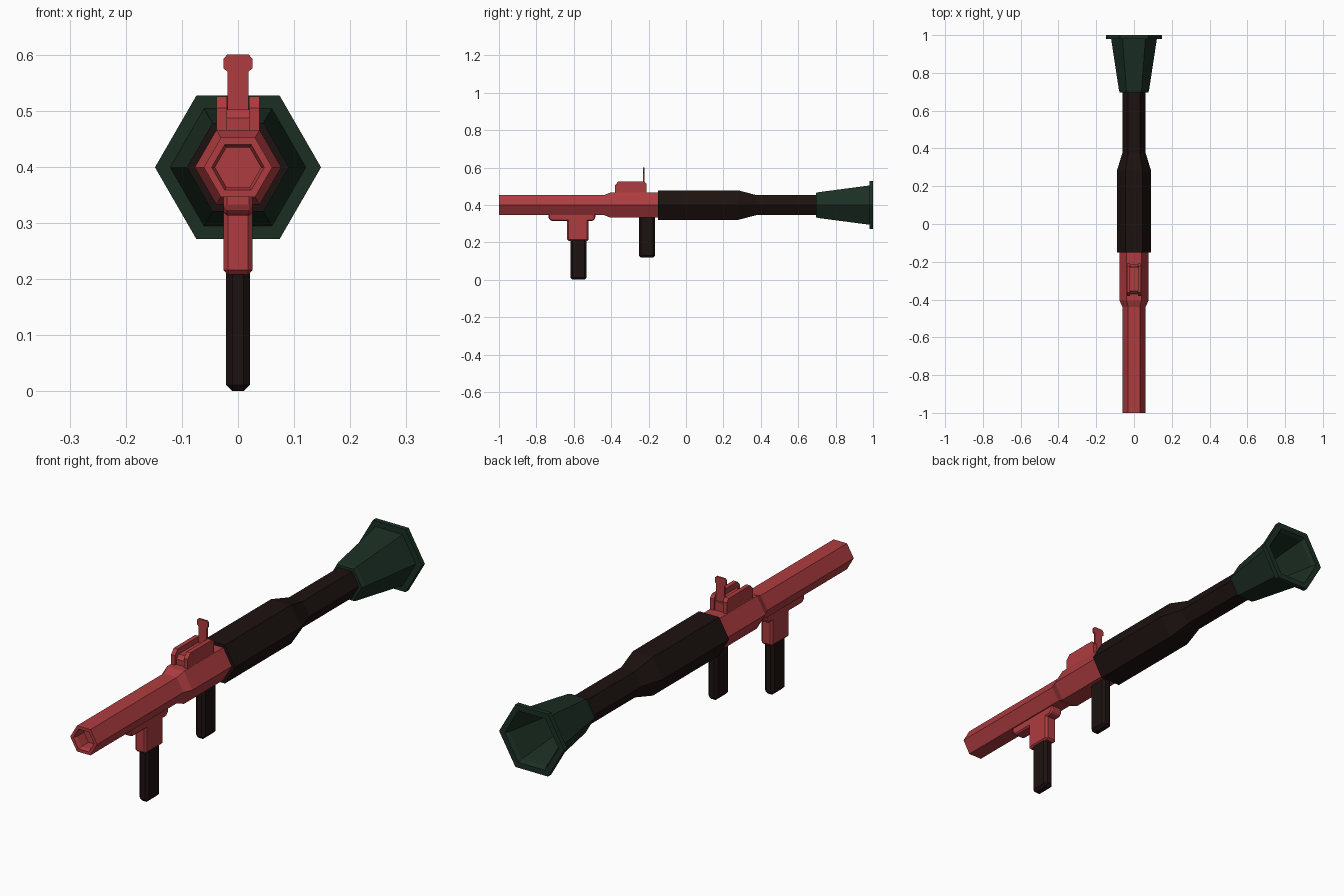
import bpy, bmesh
from math import cos, sin, pi

if "Cube" in bpy.data.objects:
    bpy.data.objects.remove(bpy.data.objects["Cube"])

CZ = 0.399  # height of the tube axis


def material(name, rgb):
    m = bpy.data.materials.new(name)
    m.diffuse_color = (*rgb, 1)
    m.use_nodes = True
    m.node_tree.nodes["Principled BSDF"].inputs["Base Color"].default_value = m.diffuse_color
    return m


RED = material("red_paint", (0.42, 0.045, 0.05))
DARK = material("dark_grip", (0.012, 0.006, 0.005))
GREEN = material("green_metal", (0.011, 0.028, 0.017))


def finish(bm, name, mat):
    bmesh.ops.recalc_face_normals(bm, faces=bm.faces)
    me = bpy.data.meshes.new(name)
    bm.to_mesh(me)
    bm.free()
    me.materials.append(mat)
    ob = bpy.data.objects.new(name, me)
    bpy.context.collection.objects.link(ob)
    return ob


def hex_tube(name, profile, mat):
    """Six-sided lathe along y from (y, radius) pairs, capped at both ends."""
    bm = bmesh.new()
    rings = [[bm.verts.new((r * cos(k * pi / 3), y, CZ + r * sin(k * pi / 3)))
              for k in range(6)] for y, r in profile]
    for a, b in zip(rings, rings[1:]):
        for k in range(6):
            j = (k + 1) % 6
            bm.faces.new((a[k], a[j], b[j], b[k]))
    bm.faces.new(rings[0])
    bm.faces.new(rings[-1])
    return finish(bm, name, mat)


def side_profile(name, points, x0, x1, mat, bevel=0):
    """Extrude a (y, z) outline from x0 to x1."""
    bm = bmesh.new()
    f = bm.faces.new([bm.verts.new((x0, y, z)) for y, z in points])
    ext = bmesh.ops.extrude_face_region(bm, geom=[f])["geom"]
    bmesh.ops.translate(bm, vec=(x1 - x0, 0, 0),
                        verts=[v for v in ext if isinstance(v, bmesh.types.BMVert)])
    ob = finish(bm, name, mat)
    if bevel:
        mod = ob.modifiers.new("chamfer", "BEVEL")
        mod.width = bevel
        mod.segments = 1
        mod.limit_method = 'ANGLE'
    return ob


def box(name, half_x, y0, y1, z0, z1, mat, bevel=0):
    return side_profile(name, [(y0, z0), (y1, z0), (y1, z1), (y0, z1)],
                        -half_x, half_x, mat, bevel)


# Barrel sections; the muzzle and the horn are hollow
hex_tube("front_barrel", [(-0.94, 0.041), (-0.985, 0.041), (-1.0, 0.047), (-1.0, 0.061),
                          (-0.44, 0.061), (-0.405, 0.077), (-0.14, 0.077)], RED)
hex_tube("rear_barrel", [(-0.15, 0.085), (-0.15, 0.091), (0.28, 0.091),
                         (0.375, 0.062), (0.71, 0.062)], DARK)
hex_tube("exhaust_horn", [(0.695, 0.062), (0.695, 0.075), (0.71, 0.08), (0.98, 0.121),
                          (0.98, 0.148), (1.0, 0.148), (1.0, 0.122), (0.985, 0.112),
                          (0.73, 0.064)], GREEN)

# Sight base: two rails with a lower bridge between them
rail = [(-0.38, 0.455), (-0.21, 0.455), (-0.21, 0.512), (-0.222, 0.525),
        (-0.362, 0.525), (-0.38, 0.505)]
for side, s in (("left", -1), ("right", 1)):
    side_profile("sight_rail_" + side, rail, s * 0.02, s * 0.038, RED)
side_profile("sight_bridge", [(-0.37, 0.455), (-0.215, 0.455), (-0.215, 0.502),
                              (-0.355, 0.502), (-0.37, 0.487)], -0.02, 0.02, RED)

# Flip-up sight, a thin plate with a chamfered head
post = [(0.019, 0.495), (0.019, 0.57), (0.0255, 0.575), (0.0255, 0.593), (0.019, 0.6)]
bm = bmesh.new()
outline = post + [(-x, z) for x, z in reversed(post)]
face = bm.faces.new([bm.verts.new((x, -0.230, z)) for x, z in outline])
ext = bmesh.ops.extrude_face_region(bm, geom=[face])["geom"]
bmesh.ops.translate(bm, vec=(0, 0.007, 0),
                    verts=[v for v in ext if isinstance(v, bmesh.types.BMVert)])
finish(bm, "sight_post", RED)

# Trigger housing under the barrel
side_profile("grip_mount", [(-0.735, 0.355), (-0.735, 0.327), (-0.72, 0.313),
                            (-0.50, 0.313), (-0.485, 0.327), (-0.485, 0.355)],
             -0.026, 0.026, RED, 0.006)
box("grip_housing", 0.026, -0.635, -0.52, 0.208, 0.35, RED, 0.008)

# Hand grips
box("front_grip", 0.021, -0.618, -0.532, 0.0, 0.23, DARK, 0.011)
box("rear_grip", 0.021, -0.252, -0.166, 0.118, 0.36, DARK, 0.011)
